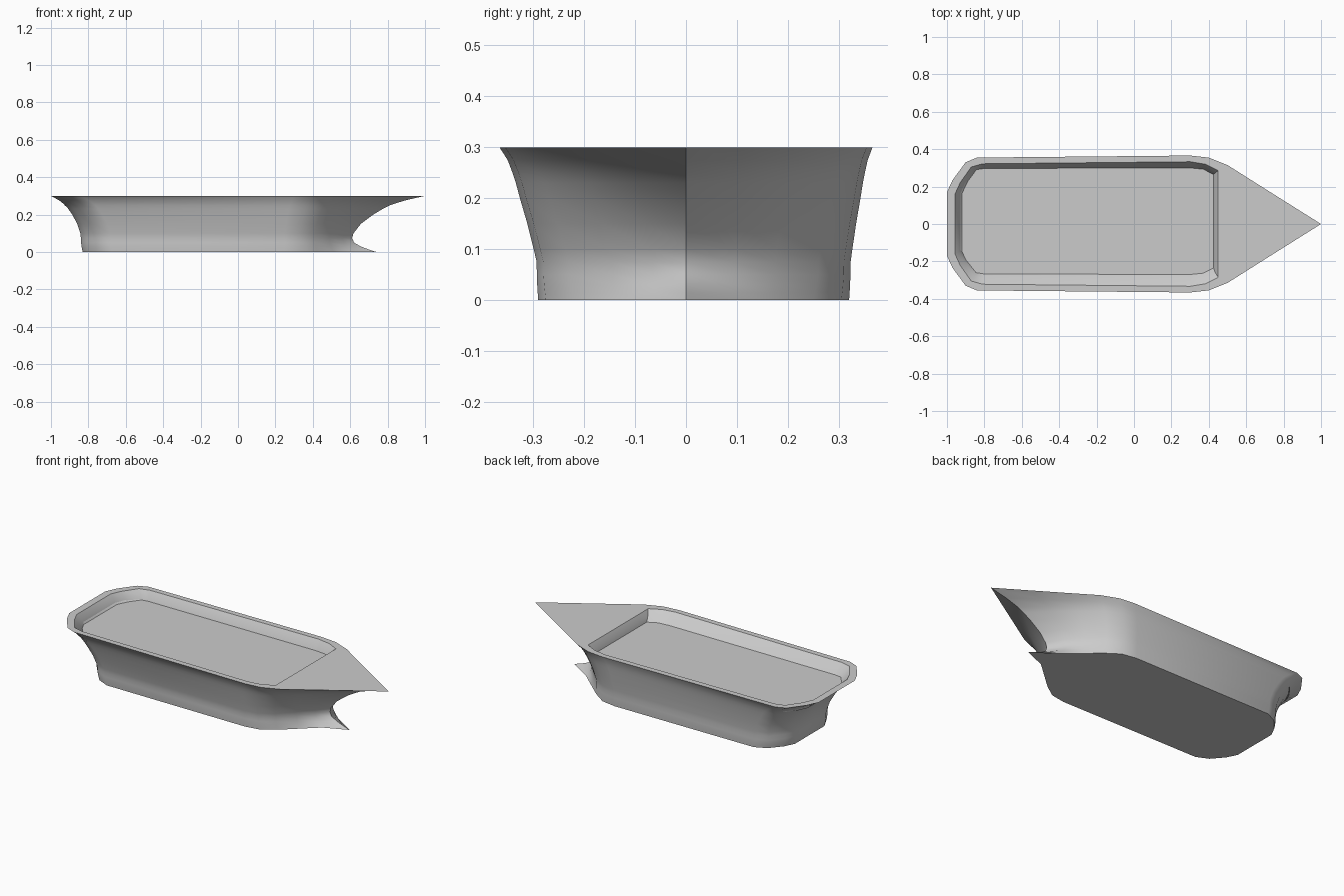
import bpy, bmesh, math

if "Cube" in bpy.data.objects:
    bpy.data.objects.remove(bpy.data.objects["Cube"])

# Half outlines running from stern to bow (x, y); mirrored across y = 0
DECK = [(-1, 0), (-1, .17), (-.97, .235), (-.90, .33), (-.84, .355), (.30, .366),
        (.40, .355), (.50, .315), (.65, .22), (.82, .113), (1, 0)]
WAIST = [(-.84, 0), (-.84, .14), (-.81, .20), (-.75, .275), (-.68, .305), (.25, .308),
         (.33, .295), (.41, .245), (.49, .16), (.56, .08), (.61, 0)]
KEEL = [(-.83, 0), (-.83, .14), (-.80, .20), (-.74, .27), (-.67, .302), (.25, .305),
        (.34, .29), (.42, .235), (.51, .155), (.60, .075), (.74, 0)]
OPENING = [(-.957, 0), (-.957, .16), (-.93, .22), (-.87, .305), (-.81, .322), (.30, .333),
           (.38, .32), (.45, .285), (.45, .20), (.45, .10), (.45, 0)]
FLOOR = [(-.925, 0), (-.925, .15), (-.90, .205), (-.845, .275), (-.80, .282), (.30, .285),
         (.37, .278), (.425, .25), (.425, .18), (.425, .10), (.425, 0)]


def blend(a, b, tx, ty):
    return [(p[0] + (q[0] - p[0]) * tx, p[1] + (q[1] - p[1]) * ty) for p, q in zip(a, b)]


def ring(bm, half, z, shift=0.0):
    last = len(half) - 1
    pts = half + [(x, -y) for x, y in half[-2:0:-1]]
    # the lower hull sits slightly off to +y, except on the centreline tips
    return [bm.verts.new((x, y + (0 if i in (0, last) else shift), z))
            for i, (x, y) in enumerate(pts)]


def bridge(bm, a, b):
    n = len(a)
    for i in range(n):
        j = (i + 1) % n
        bm.faces.new((a[i], a[j], b[j], b[i]))


bm = bmesh.new()
rings = []
# lower hull: keel spike drawing back to the waist
for z, t in [(0, 0), (.015, .35), (.03, .65), (.05, .92), (.075, 1)]:
    rings.append(ring(bm, blend(KEEL, WAIST, t, t), z, .015))
# flared upper hull: separate flare for length and width
for z, tx, ty in [(.10, .02, .08), (.15, .12, .25), (.20, .29, .45),
                  (.23, .42, .56), (.25, .52, .65), (.275, .72, .78), (.30, 1, 1)]:
    rings.append(ring(bm, blend(WAIST, DECK, tx, ty), z, .015 * (1 - ty)))
# deck rim, sunken well and its floor
rings.append(ring(bm, OPENING, .30))
rings.append(ring(bm, blend(OPENING, FLOOR, .7, .6), .27, .008))
rings.append(ring(bm, FLOOR, .245, .015))
for a, b in zip(rings, rings[1:]):
    bridge(bm, a, b)
bm.faces.new(rings[0])
bm.faces.new(rings[-1])
bmesh.ops.recalc_face_normals(bm, faces=bm.faces[:])

mesh = bpy.data.meshes.new("boat_hull")
bm.to_mesh(mesh)
bm.free()
hull = bpy.data.objects.new("boat_hull", mesh)
bpy.context.collection.objects.link(hull)
bpy.context.view_layer.objects.active = hull
hull.select_set(True)
bpy.ops.object.shade_smooth_by_angle(angle=math.radians(40))
